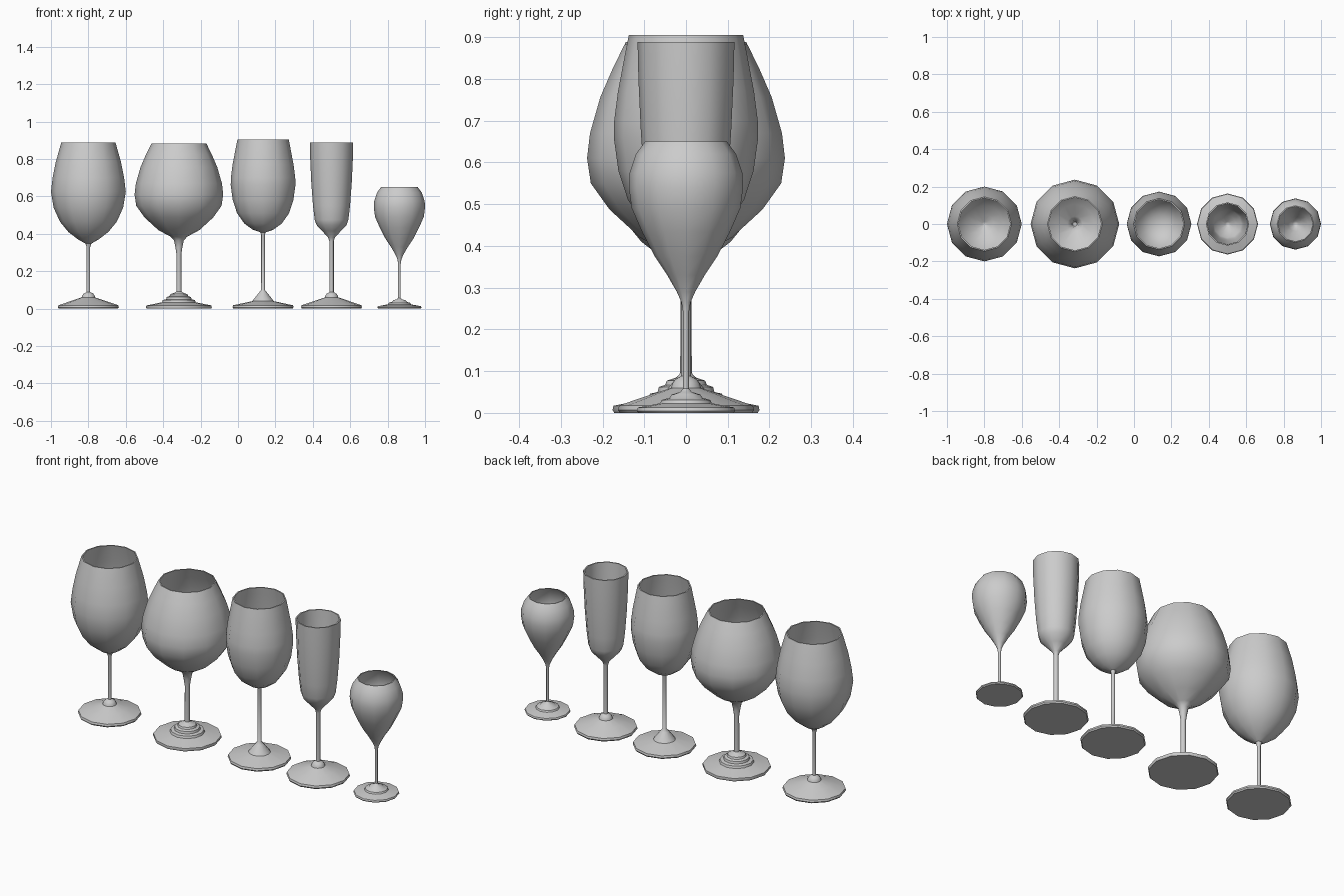
import bpy, bmesh, math
from mathutils import Vector

SIDES = 12
WALL = 0.007


def inner_wall(bowl):
    """Offset the outer bowl profile inwards, from rim down to the axis."""
    pts = [Vector(p) for p in bowl]
    inner = []
    for i in range(len(pts) - 1, -1, -1):
        a, b = pts[max(i - 1, 0)], pts[min(i + 1, len(pts) - 1)]
        d = (b - a).normalized()
        p = pts[i] + Vector((-d.y, d.x)) * WALL
        if i == len(pts) - 1:
            p.y = pts[i].y                      # level rim
        if p.x > 0.012:
            inner.append((p.x, p.y))
    return inner + [(0, inner[-1][1] - 0.006)]


def glass(name, x, foot, stem, bowl):
    """Lathe foot, stem and hollow bowl as one closed body."""
    profile = [(0, foot[0][1])] + foot + stem + bowl + inner_wall(bowl)
    bm = bmesh.new()
    vs = [bm.verts.new((r, 0, z)) for r, z in profile]
    es = [bm.edges.new(pair) for pair in zip(vs, vs[1:])]
    bmesh.ops.spin(bm, geom=vs + es, cent=(0, 0, 0), axis=(0, 0, 1),
                   angle=2 * math.pi, steps=SIDES)
    bmesh.ops.remove_doubles(bm, verts=bm.verts, dist=0.0004)
    bmesh.ops.recalc_face_normals(bm, faces=bm.faces)
    me = bpy.data.meshes.new(name)
    bm.to_mesh(me)
    bm.free()
    ob = bpy.data.objects.new(name, me)
    ob.location.x = x
    bpy.context.collection.objects.link(ob)
    bpy.ops.object.select_all(action='DESELECT')
    ob.select_set(True)
    bpy.context.view_layer.objects.active = ob
    bpy.ops.object.shade_smooth_by_angle(angle=math.radians(40))


# Foot with a small rounded collar, shared by two glasses
plain_foot = [(0.158, 0.0), (0.163, 0.007), (0.16, 0.018), (0.09, 0.042),
              (0.036, 0.06), (0.033, 0.07), (0.026, 0.08)]

# Red wine glass
glass("red_wine_glass", -0.80, plain_foot,
      [(0.01, 0.088), (0.01, 0.33)],
      [(0.016, 0.348), (0.055, 0.37), (0.107, 0.41), (0.152, 0.465),
       (0.186, 0.54), (0.2, 0.625), (0.191, 0.70), (0.174, 0.785),
       (0.145, 0.888)])

# Wide balloon glass with a stepped foot
glass("balloon_glass", -0.316,
      [(0.172, 0.0), (0.176, 0.007), (0.174, 0.017), (0.09, 0.034),
       (0.086, 0.046), (0.068, 0.05), (0.065, 0.062), (0.05, 0.067),
       (0.046, 0.077), (0.026, 0.084)],
      [(0.014, 0.092), (0.013, 0.29)],
      [(0.019, 0.33), (0.026, 0.365), (0.045, 0.385), (0.11, 0.42),
       (0.183, 0.487), (0.228, 0.55), (0.237, 0.61), (0.23, 0.67),
       (0.205, 0.757), (0.175, 0.826), (0.147, 0.883)])

# White wine glass with a conical collar
glass("white_wine_glass", 0.134,
      [(0.158, 0.0), (0.163, 0.007), (0.16, 0.018), (0.057, 0.04),
       (0.05, 0.05), (0.022, 0.085)],
      [(0.01, 0.1), (0.01, 0.395)],
      [(0.014, 0.408), (0.055, 0.422), (0.1, 0.455), (0.139, 0.51),
       (0.162, 0.58), (0.173, 0.66), (0.172, 0.70), (0.163, 0.77),
       (0.144, 0.87), (0.137, 0.905)])

# Flute
glass("flute_glass", 0.5, plain_foot,
      [(0.012, 0.088), (0.012, 0.36)],
      [(0.018, 0.38), (0.05, 0.415), (0.08, 0.447), (0.09, 0.475),
       (0.099, 0.55), (0.108, 0.67), (0.114, 0.80), (0.116, 0.888)])

# Small sherry glass
glass("sherry_glass", 0.863,
      [(0.114, 0.0), (0.118, 0.005), (0.115, 0.013), (0.062, 0.023),
       (0.058, 0.031), (0.04, 0.036), (0.034, 0.044), (0.014, 0.05)],
      [(0.007, 0.058), (0.007, 0.24)],
      [(0.011, 0.265), (0.022, 0.29), (0.045, 0.33), (0.075, 0.375),
       (0.105, 0.433), (0.13, 0.49), (0.137, 0.54), (0.135, 0.575),
       (0.12, 0.62), (0.098, 0.65)])
